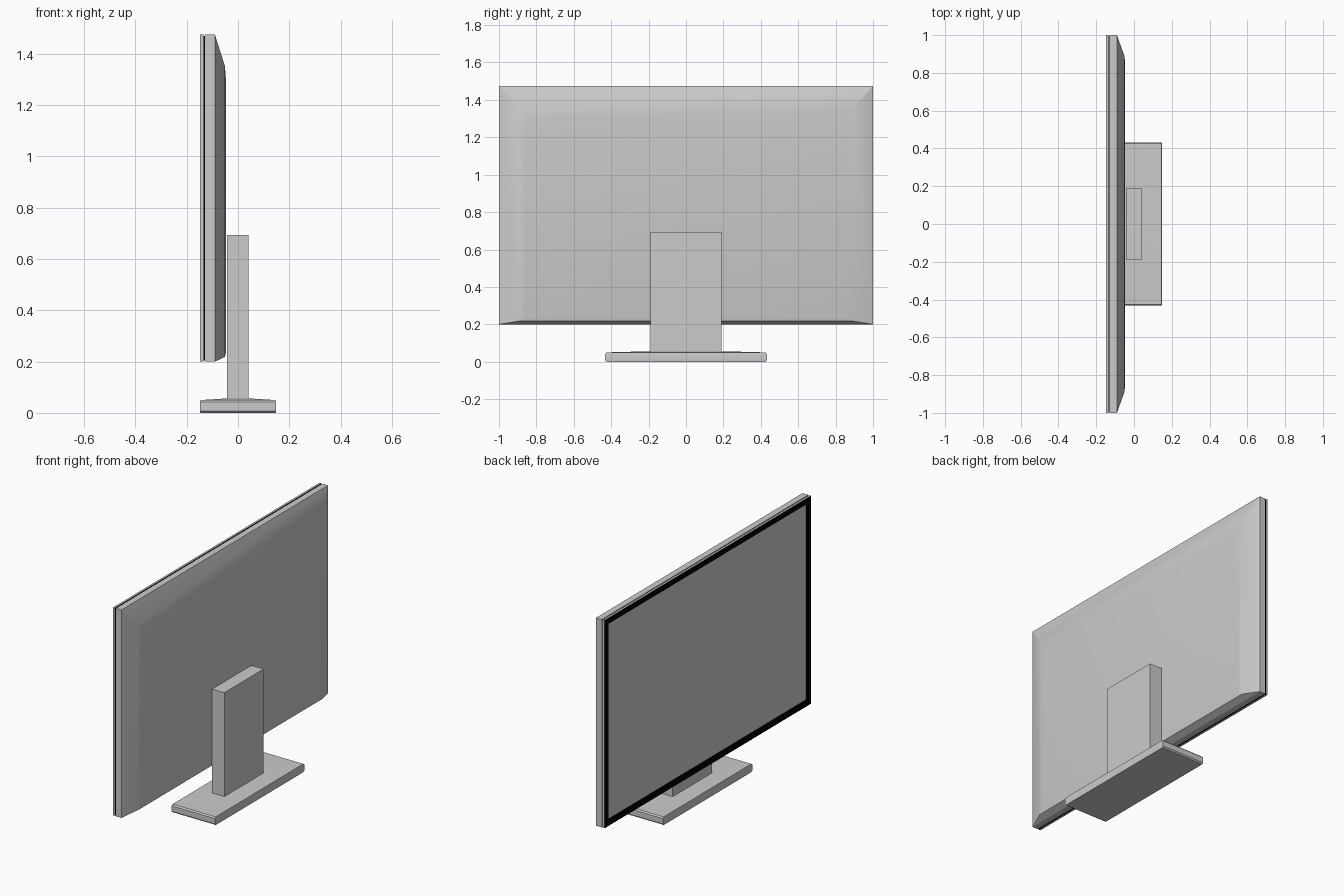
import bpy, bmesh
from math import radians

if "Cube" in bpy.data.objects:
    bpy.data.objects.remove(bpy.data.objects["Cube"])


def make_object(name, bm, mats=()):
    bmesh.ops.recalc_face_normals(bm, faces=bm.faces)
    mesh = bpy.data.meshes.new(name)
    bm.to_mesh(mesh)
    bm.free()
    for m in mats:
        mesh.materials.append(m)
    obj = bpy.data.objects.new(name, mesh)
    bpy.context.collection.objects.link(obj)
    return obj


def material(name, v):
    m = bpy.data.materials.new(name)
    m.diffuse_color = (v, v, v, 1)
    m.use_nodes = True
    m.node_tree.nodes["Principled BSDF"].inputs["Base Color"].default_value = m.diffuse_color
    return m


def rect_x(x, hy, z0, z1):
    """Rectangle facing along x."""
    return [(x, -hy, z0), (x, hy, z0), (x, hy, z1), (x, -hy, z1)]


def rect_z(z, hx, hy, cx=0):
    """Rectangle facing along z."""
    return [(cx - hx, -hy, z), (cx + hx, -hy, z), (cx + hx, hy, z), (cx - hx, hy, z)]


def loft(name, rings, mats=(), closed=False, black_bands=()):
    """Bridge successive rectangles; cap the ends, or close into a frame."""
    bm = bmesh.new()
    loops = [[bm.verts.new(p) for p in r] for r in rings]
    pairs = list(zip(loops, loops[1:]))
    if closed:
        pairs.append((loops[-1], loops[0]))
    for k, (a, b) in enumerate(pairs):
        for i in range(4):
            j = (i + 1) % 4
            f = bm.faces.new((a[i], a[j], b[j], b[i]))
            f.material_index = 1 if k in black_bands else 0
    if not closed:
        bm.faces.new(loops[0])
        bm.faces.new(loops[-1])
    return make_object(name, bm, mats)


def smooth(obj, angle):
    bpy.ops.object.select_all(action='DESELECT')
    obj.select_set(True)
    bpy.context.view_layer.objects.active = obj
    bpy.ops.object.shade_smooth_by_angle(angle=radians(angle))


grey = material("grey", 0.8)
black = material("black", 0.0)
Z0, Z1, B = 0.20, 1.475, 0.036

# Rear housing with tapered edges
housing = loft("rear_housing", [
    rect_x(-0.129, 1.0, Z0, Z1),
    rect_x(-0.090, 1.0, Z0, Z1),
    rect_x(-0.051, 0.89, 0.218, 1.352),
    rect_x(-0.047, 0.86, 0.235, 1.30)])
smooth(housing, 15)

# Black core, visible as the seam between bezel and housing
loft("seam_core", [rect_x(-0.1375, 0.995, Z0 + 0.005, Z1 - 0.005),
                   rect_x(-0.128, 0.995, Z0 + 0.005, Z1 - 0.005)], [black])

# Front bezel: grey rim, black front and inner walls
loft("front_bezel", [
    rect_x(-0.135, 1.0, Z0, Z1),
    rect_x(-0.148, 1.0, Z0, Z1),
    rect_x(-0.148, 1.0 - B, Z0 + B, Z1 - B),
    rect_x(-0.135, 1.0 - B, Z0 + B, Z1 - B)],
    [grey, black], closed=True, black_bands=(1, 2, 3))

# Recessed screen
loft("screen", [rect_x(-0.139, 1.0 - B, Z0 + B, Z1 - B),
                rect_x(-0.136, 1.0 - B, Z0 + B, Z1 - B)])

# Stand column
loft("stand_column", [rect_z(0.05, 0.0415, 0.19, -0.001),
                      rect_z(0.693, 0.0415, 0.19, -0.001)])

# Stand base with eased ends and slightly raised middle
base = loft("stand_base", [
    rect_z(0.0, 0.147, 0.424),
    rect_z(0.008, 0.148, 0.432),
    rect_z(0.042, 0.148, 0.432),
    rect_z(0.050, 0.146, 0.425),
    rect_z(0.056, 0.05, 0.20)])
smooth(base, 30)
